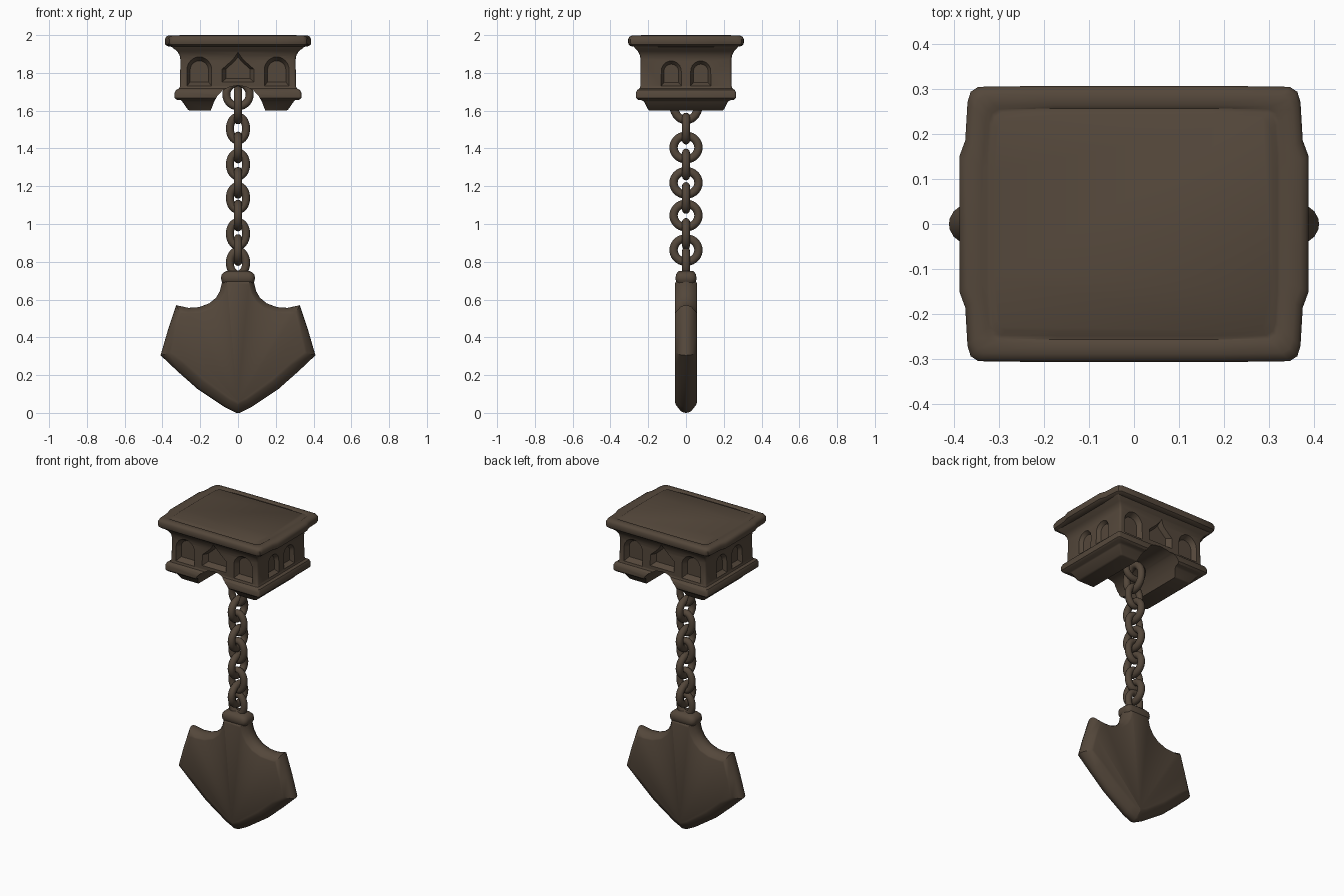
import bpy, bmesh, math
from mathutils import Vector

if "Cube" in bpy.data.objects:
    bpy.data.objects.remove(bpy.data.objects["Cube"])

stone = bpy.data.materials.new("dark brown stone")
stone.diffuse_color = (0.088, 0.063, 0.043, 1)
stone.use_nodes = True
stone.node_tree.nodes["Principled BSDF"].inputs["Base Color"].default_value = stone.diffuse_color


def finish(name, bm, angle=35):
    bmesh.ops.recalc_face_normals(bm, faces=bm.faces)
    me = bpy.data.meshes.new(name)
    bm.to_mesh(me)
    bm.free()
    me.materials.append(stone)
    me.shade_smooth()
    me.set_sharp_from_angle(angle=math.radians(angle))
    ob = bpy.data.objects.new(name, me)
    bpy.context.collection.objects.link(ob)
    return ob


def loft(name, rings, closed=False, angle=35):
    """Skin a list of equal-length loops; cap the ends unless closed."""
    bm = bmesh.new()
    loops = [[bm.verts.new(p) for p in r] for r in rings]
    n = len(loops[0])
    for a, b in zip(loops, loops[1:] + (loops[:1] if closed else [])):
        for i in range(n):
            bm.faces.new((a[i], a[(i + 1) % n], b[(i + 1) % n], b[i]))
    if not closed:
        bm.faces.new(loops[0])
        bm.faces.new(loops[-1])
    return finish(name, bm, angle)


def rect(hx, hy, z, r=0.012):
    """Rectangle with rounded corners."""
    out = []
    for k, (sx, sy) in enumerate(((1, 1), (-1, 1), (-1, -1), (1, -1))):
        for j in range(4):
            a = math.pi / 2 * (k + j / 3)
            out.append((sx * (hx - r) + r * math.cos(a), sy * (hy - r) + r * math.sin(a), z))
    return out


# --- capital body: stacked mouldings
body = loft("capital_body", [rect(*p) for p in (
    (0.255, 0.192, 1.60), (0.265, 0.20, 1.605), (0.295, 0.222, 1.648), (0.30, 0.235, 1.655),
    (0.325, 0.255, 1.658), (0.335, 0.265, 1.668), (0.335, 0.265, 1.695), (0.328, 0.258, 1.71),
    (0.312, 0.246, 1.717), (0.307, 0.241, 1.73), (0.305, 0.24, 1.87), (0.309, 0.244, 1.893),
    (0.322, 0.255, 1.915), (0.345, 0.272, 1.932), (0.355, 0.28, 1.95))])


# --- cutters: arched passage front to back, and tapered niches
def arch(w, h, point=False):
    """Arch outline (u, v) with base at v=0, half width w, height h."""
    pts = [(-w, 0), (w, 0)]
    for i in range(13):
        a = math.pi * i / 12
        c, s = math.cos(a), math.sin(a)
        v = (1 - abs(c) ** 0.85) if point else s
        spring = h - w if not point else h * 0.45
        pts.append((w * c, spring + (h - spring) * v))
    return pts[:1] + pts[1:2] + pts[2:]


def niche(w, h, z0, u0, axis, side, face, depth, point=False):
    rings = []
    for d, k in ((0.02, 1.18), (0.0, 1.06), (-depth, 0.78)):
        ring = []
        for u, v in arch(w, h, point):
            uu, vv = u0 + u * k, z0 + h / 2 + (v - h / 2) * k
            out = side * (face + d)
            ring.append((uu, out, vv) if axis == 'y' else (out, uu, vv))
        rings.append(ring)
    return loft("niche_cutter", rings)


cutters = []
half = [(0.150, 1.58), (0.145, 1.60), (0.126, 1.648), (0.108, 1.68), (0.083, 1.706), (0.045, 1.726)]
prof = half + [(0, 1.734)] + [(-x, z) for x, z in reversed(half)]
cutters.append(loft("passage_cutter", [[(x, y, z) for x, z in prof] for y in (-0.5, 0.5)]))
for s in (-1, 1):
    cutters.append(niche(0.08, 0.145, 1.755, 0, 'y', s, 0.241, 0.03, True))
    for u in (-1, 1):
        cutters.append(niche(0.062, 0.145, 1.735, u * 0.205, 'y', s, 0.241, 0.03))
        cutters.append(niche(0.05, 0.125, 1.735, u * 0.078, 'x', s, 0.306, 0.022))

for c in cutters:
    c.hide_render = True
    m = body.modifiers.new("cut", 'BOOLEAN')
    m.operation, m.object, m.solver = 'DIFFERENCE', c, 'EXACT'
bpy.context.view_layer.update()
dg = bpy.context.evaluated_depsgraph_get()
cut_mesh = bpy.data.meshes.new_from_object(body.evaluated_get(dg))
body.modifiers.clear()
body.data = cut_mesh
cut_mesh.shade_smooth()
cut_mesh.set_sharp_from_angle(angle=math.radians(35))
for c in cutters:
    bpy.data.objects.remove(c)


# --- top slab, with slightly swollen ends and a shallow groove on top
def slab_ring(inset, z, bulge=1.0):
    quarter = [(0.387, 0.0), (0.387, 0.15), (0.374, 0.185), (0.369, 0.27), (0.362, 0.293),
               (0.345, 0.304), (0.2, 0.306)]
    q = [(0.374 + (x - 0.374) * bulge if y < 0.18 else x, y) for x, y in quarter]
    ring = q + [(-x, y) for x, y in reversed(q)]
    ring += [(-x, -y) for x, y in q[1:]] + [(x, -y) for x, y in reversed(q[1:])]
    return [(x * (1 - inset / 0.385), y * (1 - inset / 0.306), z) for x, y in ring]


loft("top_slab", [slab_ring(*p) for p in (
    (0.035, 1.938), (0.012, 1.942), (0.002, 1.95), (0, 1.96), (0, 1.98), (0.006, 1.991),
    (0.018, 1.997), (0.042, 1.998, 0.4), (0.050, 1.993, 0), (0.058, 1.994, 0), (0.068, 2.0, 0))])


# --- chain of alternating rings
def link(name, z, rw, rz, r, turned):
    rings = []
    for i in range(28):
        a = math.tau * i / 28
        c, s = math.cos(a), math.sin(a)
        nrm = Vector((c / rw, s / rz)).normalized()
        ring = []
        for j in range(12):
            b = math.tau * j / 12
            u = rw * c + nrm.x * r * math.cos(b)
            v = z + rz * s + nrm.y * r * math.cos(b)
            w = r * math.sin(b)
            ring.append((w, u, v) if turned else (u, w, v))
        rings.append(ring)
    loft(name, rings, closed=True, angle=80)


for i, z in enumerate((1.505, 1.315, 1.138, 0.948, 0.795)):
    link(f"chain_link_front_{i}", z, 0.043, 0.063, 0.021, False)
link("chain_link_front_top", 1.685, 0.062, 0.062, 0.021, False)
for i, z in enumerate((1.405, 1.218, 1.045, 0.862)):
    link(f"chain_link_side_{i}", z, 0.066, 0.062, 0.022, True)
link("chain_link_side_top", 1.63, 0.066, 0.08, 0.022, True)

# --- spade-shaped weight: outline (x, z, bevel inset)
right = [(0.01, 0.0, 0.05), (0.07, 0.03, 0.05), (0.215, 0.127, 0.055), (0.32, 0.22, 0.055),
         (0.41, 0.305, 0.045), (0.372, 0.435, 0.04), (0.327, 0.57, 0.035), (0.262, 0.556, 0.028),
         (0.205, 0.56, 0.028), (0.152, 0.58, 0.028), (0.116, 0.61, 0.026), (0.096, 0.645, 0.026),
         (0.086, 0.685, 0.026), (0.082, 0.715, 0.026)]
outline = right + [(-x, z, k) for x, z, k in reversed(right)]


def blade_ring(y, f):
    ring, n = [], len(outline)
    for i, (x, z, k) in enumerate(outline):
        a, b = Vector(outline[i - 1][:2]), Vector(outline[(i + 1) % n][:2])
        p = Vector((x, z))
        e1, e2 = (p - a).normalized(), (b - p).normalized()
        n1, n2 = Vector((-e1.y, e1.x)), Vector((-e2.y, e2.x))
        m = (n1 + n2) / max(0.5, 1 + n1.dot(n2))
        q = p + m * k * f
        ring.append((q.x, y, q.y))
    return ring


loft("spade_weight", [blade_ring(y, f) for y, f in (
    (-0.058, 1.1), (-0.054, 0.85), (-0.028, 0.2), (-0.012, 0.03), (0, 0),
    (0.012, 0.03), (0.028, 0.2), (0.054, 0.85), (0.058, 1.1))], angle=32)

# --- collar where the weight meets the chain
loft("collar", [rect(*p, 0.03) for p in (
    (0.076, 0.044, 0.672), (0.082, 0.049, 0.69), (0.088, 0.054, 0.70), (0.09, 0.055, 0.715),
    (0.086, 0.053, 0.733), (0.074, 0.045, 0.744), (0.06, 0.036, 0.752))], angle=50)
